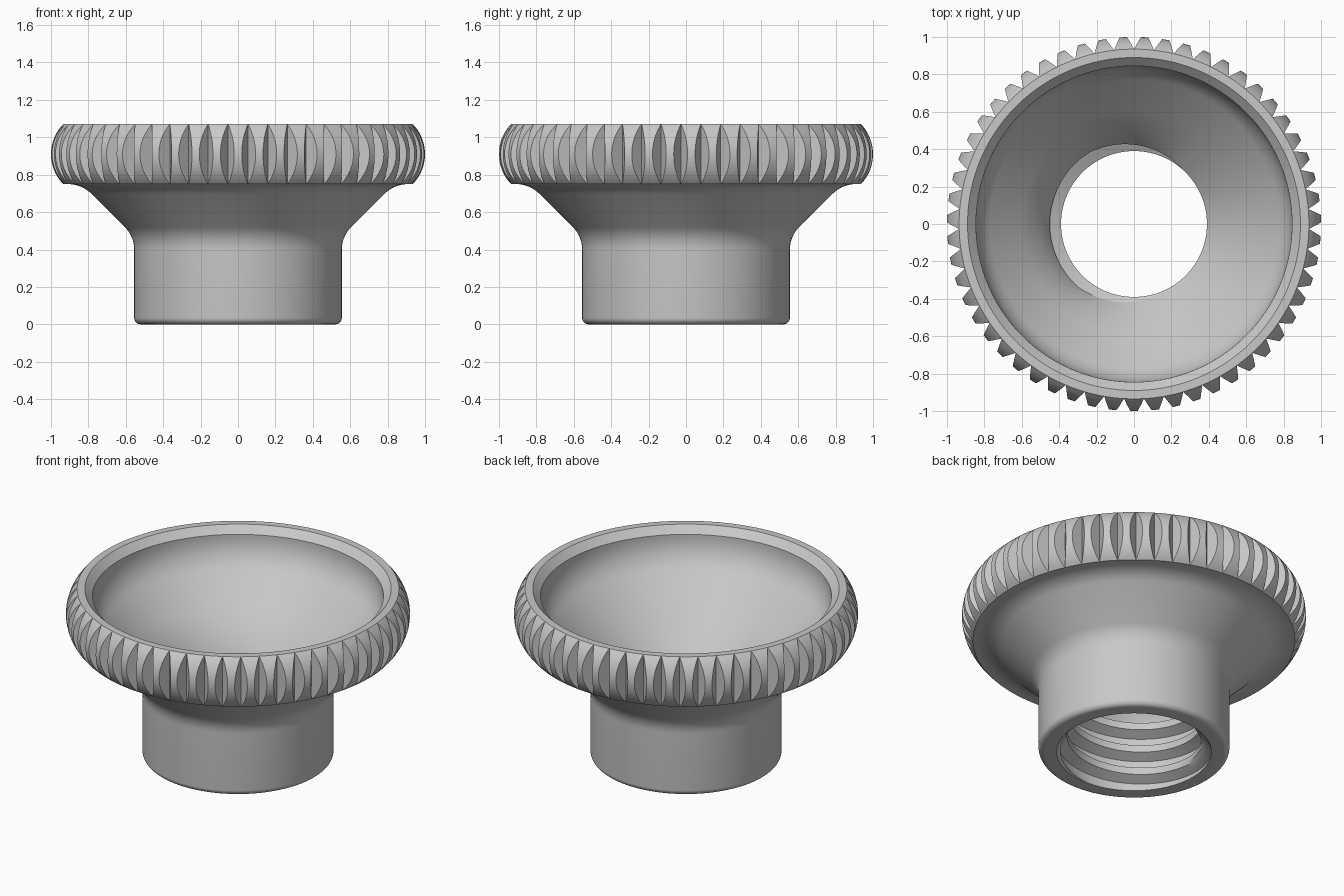
import bpy, bmesh
from math import radians, pi, tau, sin, cos, sqrt

TEETH = 55
COLS = TEETH * 4
PITCH, BORE_TOP, PHASE = 0.15, 0.45, 0.136
CREST, ROOT = 0.39, 0.45

old = bpy.data.objects.get("Cube")
if old:
    bpy.data.objects.remove(old, do_unlink=True)

grey = bpy.data.materials.new("plain_grey")
grey.use_nodes = True
colour = (0.58, 0.58, 0.58, 1)
grey.diffuse_color = colour
grey.node_tree.nodes["Principled BSDF"].inputs["Base Color"].default_value = colour


def loft(name, rows):
    """Skin a list of rows; each row is a list of (angle, radius, height)."""
    bm = bmesh.new()
    grid = [[bm.verts.new((r * cos(a), r * sin(a), z)) for a, r, z in row] for row in rows]
    for low, high in zip(grid, grid[1:]):
        for j in range(COLS):
            bm.faces.new((low[j], low[j + 1], high[j + 1], high[j]))
    bmesh.ops.remove_doubles(bm, verts=bm.verts, dist=1e-5)
    mesh = bpy.data.meshes.new(name)
    bm.to_mesh(mesh)
    bm.free()
    mesh.materials.append(grey)
    obj = bpy.data.objects.new(name, mesh)
    bpy.context.collection.objects.link(obj)
    bpy.ops.object.select_all(action="DESELECT")
    obj.select_set(True)
    bpy.context.view_layer.objects.active = obj
    bpy.ops.object.shade_smooth_by_angle(angle=radians(28))
    return obj


def ring(r, z):
    return [(tau * j / COLS, r, z) for j in range(COLS + 1)]


def arc(cx, cz, r, start, end, steps=8):
    angles = [radians(start + (end - start) * i / steps) for i in range(steps + 1)]
    return [(cx + r * cos(a), cz + r * sin(a)) for a in angles]


# Neck and flared underside
outside = [(ROOT, 0)] + arc(0.52, 0.035, 0.035, -90, 0)
outside += arc(0.724, 0.40, 0.169, 180, 135)
outside += arc(0.91, 0.57, 0.18, 135, 90) + [(0.935, 0.75)]
loft("neck_and_flare", [ring(r, z) for r, z in outside])


# Barrel-shaped grip with straight V grooves
def grip_row(z, valley=0.935, bulge=0.2294, half_tip=0.02):
    r = 1 - bulge + sqrt(bulge ** 2 - (z - 0.91) ** 2)
    half = pi / TEETH
    w = half - (half - half_tip) * max(0, r - valley) / (1 - valley)
    row = []
    for t in range(TEETH):
        mid = -pi / 2 + t * tau / TEETH
        row += [(mid - half, valley, z), (mid - w, r, z), (mid, r, z), (mid + w, r, z)]
    a, r, z = row[0]
    return row + [(a + tau, r, z)]


loft("grip_ring", [grip_row(0.75 + 0.32 * i / 20) for i in range(21)])


# Threaded bore, following the helix and trimmed at both ends
def bore_radius(a, z):
    u = (z / PITCH - a / tau + PHASE) % 1
    depth = min(1, max(0, (u - 0.3) / 0.2)) - max(0, (u - 0.8) / 0.2)
    return max(CREST + (ROOT - CREST) * depth, ROOT - z)


def bore_row(turn):
    row = []
    for j in range(COLS + 1):
        a = tau * j / COLS
        z = min(BORE_TOP, max(0, PITCH * (turn - PHASE + a / tau)))
        row.append((a, bore_radius(a, z), z))
    return row


bore = [bore_row(i / 10) for i in range(42, -13, -1)]
loft("threaded_bore", bore)

# Flat lip, inner chamfer and bowl
loft("lip", [ring(0.935, 1.07), ring(0.89, 1.07), ring(0.845, 1.025)])
bowl = [(0.845, 1.025)] + arc(0.595, 1.0085, 0.25, 0, -45, 10) + [(0.6, 0.66), (0.5, 0.56)]
loft("bowl", [ring(r, z) for r, z in bowl] + [bore[0]])
